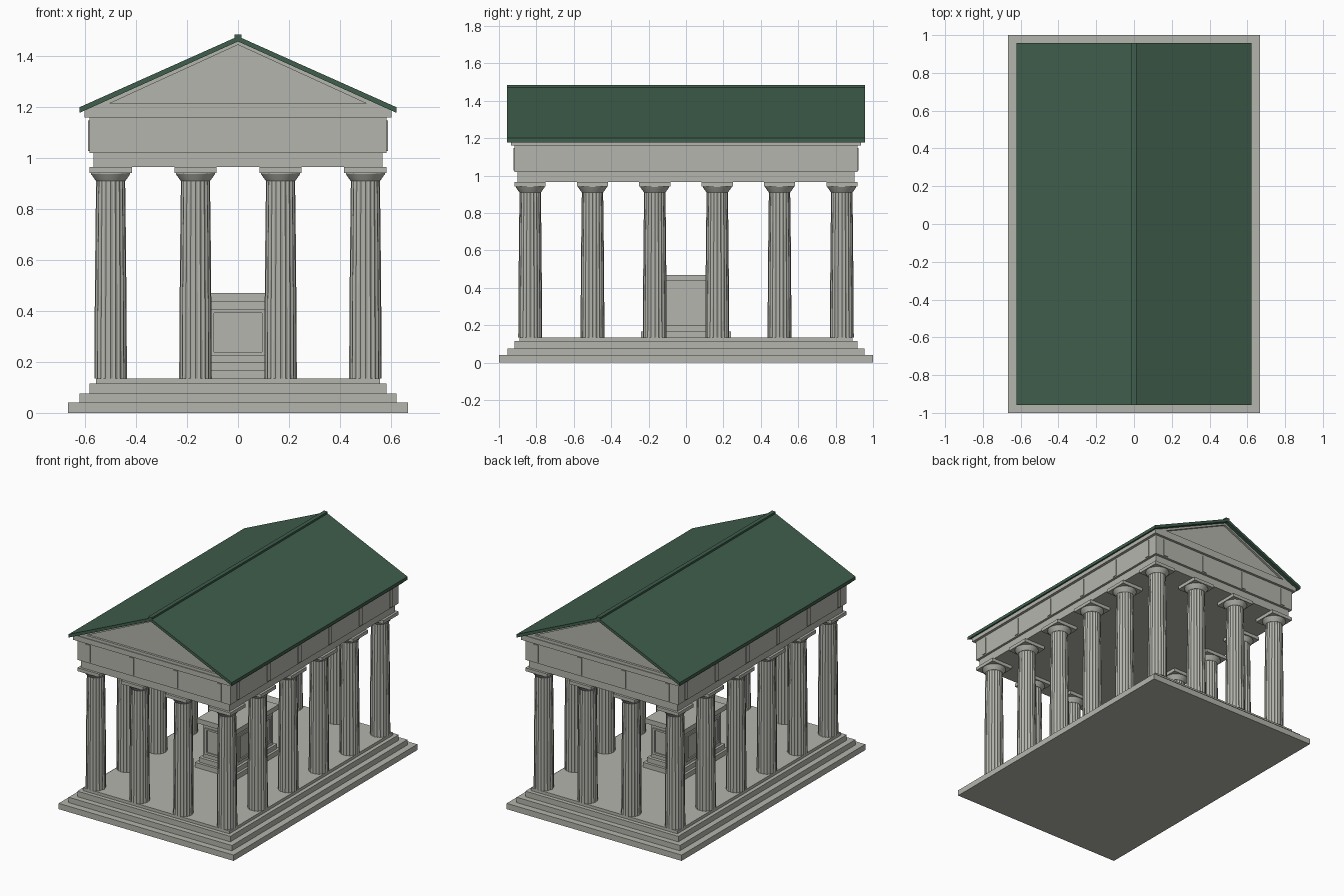
import bpy, bmesh, math
from mathutils import Matrix

if "Cube" in bpy.data.objects:
    bpy.data.objects.remove(bpy.data.objects["Cube"])


def material(name, rgb):
    m = bpy.data.materials.new(name)
    m.diffuse_color = (*rgb, 1)
    m.use_nodes = True
    m.node_tree.nodes["Principled BSDF"].inputs["Base Color"].default_value = m.diffuse_color
    return m


STONE = material("grey stone", (0.46, 0.46, 0.42))
GREEN = material("green roof", (0.050, 0.112, 0.073))


def finish(name, bm, mat):
    bmesh.ops.recalc_face_normals(bm, faces=bm.faces)
    me = bpy.data.meshes.new(name)
    bm.to_mesh(me)
    bm.free()
    me.materials.append(mat)
    ob = bpy.data.objects.new(name, me)
    bpy.context.collection.objects.link(ob)
    return ob


def add_box(bm, hx, hy, z0, z1, x=0, y=0):
    m = Matrix.Translation((x, y, (z0 + z1) / 2)) @ Matrix.Diagonal((2 * hx, 2 * hy, z1 - z0, 1))
    bmesh.ops.create_cube(bm, size=1, matrix=m)


def box(name, hx, hy, z0, z1, mat=STONE):
    bm = bmesh.new()
    add_box(bm, hx, hy, z0, z1)
    return finish(name, bm, mat)


def prism(name, pts, y0, y1, mat):
    """Extrude an x-z outline along y."""
    bm = bmesh.new()
    face = bm.faces.new([bm.verts.new((x, y0, z)) for x, z in pts])
    ext = bmesh.ops.extrude_face_region(bm, geom=[face])
    moved = [v for v in ext["geom"] if isinstance(v, bmesh.types.BMVert)]
    bmesh.ops.translate(bm, verts=moved, vec=(0, y1 - y0, 0))
    return finish(name, bm, mat)


def add_rings(bm, rings):
    """Skin a stack of vertex rings and cap both ends."""
    loops = [[bm.verts.new(p) for p in r] for r in rings]
    n = len(loops[0])
    for a, b in zip(loops, loops[1:]):
        for i in range(n):
            j = (i + 1) % n
            bm.faces.new((a[i], a[j], b[j], b[i]))
    bm.faces.new(loops[0][::-1])
    bm.faces.new(loops[-1])


# Stepped base
for i, (hx, hy, z0, z1) in enumerate([(0.667, 1.0, 0, 0.04), (0.622, 0.955, 0.04, 0.077),
                                      (0.583, 0.917, 0.077, 0.115), (0.557, 0.89, 0.115, 0.135)]):
    box(f"base_step_{i + 1}", hx, hy, z0, z1)

# Columns around the edge: fluted shaft, flared cushion, square top plate
FLUTES, SUB = 20, 4


def fluted_ring(r, z):
    n = FLUTES * SUB
    out = []
    for i in range(n):
        k = r * (1 - 0.07 * math.sin(math.pi * (i % SUB) / SUB))
        a = 2 * math.pi * i / n
        out.append((k * math.cos(a), k * math.sin(a), z))
    return out


def round_ring(r, z, n=40):
    return [(r * math.cos(2 * math.pi * i / n), r * math.sin(2 * math.pi * i / n), z) for i in range(n)]


bm = bmesh.new()
add_rings(bm, [fluted_ring(r, z) for r, z in [(0.064, 0.135), (0.0625, 0.4), (0.060, 0.68), (0.057, 0.912)]])
add_rings(bm, [round_ring(r, z) for r, z in [(0.057, 0.91), (0.066, 0.922), (0.077, 0.938), (0.077, 0.945)]])
add_box(bm, 0.083, 0.083, 0.942, 0.965)
column = finish("column", bm, STONE)
column.select_set(True)
bpy.context.view_layer.objects.active = column
bpy.ops.object.shade_smooth_by_angle(angle=math.radians(25))

XS = [-0.5, -0.167, 0.167, 0.5]
YS = [-0.833, -0.5, -0.167, 0.167, 0.5, 0.833]
spots = [(x, y) for x in XS for y in YS if abs(x) > 0.4 or abs(y) > 0.8]
for k, (x, y) in enumerate(spots):
    ob = column
    if k:
        ob = bpy.data.objects.new("column", column.data)
        bpy.context.collection.objects.link(ob)
    ob.location = (x, y, 0)

# Beam, frieze and cornice
box("beam", 0.567, 0.9, 0.965, 1.02)
box("frieze", 0.583, 0.917, 1.02, 1.16)
box("cornice", 0.602, 0.935, 1.16, 1.195)

# Upright plates on the frieze above each column
bm = bmesh.new()
for s in (-1, 1):
    for x in XS:
        add_box(bm, 0.0165, 0.005, 1.028, 1.147, x, s * 0.917)
    for y in YS:
        add_box(bm, 0.005, 0.0165, 1.028, 1.147, s * 0.583, y)
finish("frieze_plates", bm, STONE)

# Gable block with a recessed triangle at each end
bm = bmesh.new()
outer = [(-0.602, 1.19), (0.602, 1.19), (0, 1.46)]
inner = [(-0.505, 1.214), (0.505, 1.214), (0, 1.445)]
rings = [[(x, y, z) for x, z in pts] for pts, y in
         [(inner, -0.915), (inner, -0.93), (outer, -0.93), (outer, 0.93), (inner, 0.93), (inner, 0.915)]]
add_rings(bm, rings)
finish("gable", bm, STONE)

# Roof slopes and ridge strip
prism("roof", [(-0.622, 1.178), (0, 1.458), (0.622, 1.178), (0.622, 1.2), (0, 1.478), (-0.622, 1.2)],
      -0.957, 0.957, GREEN)
box("ridge_strip", 0.014, 0.957, 1.462, 1.485, GREEN)

# Altar in the middle
for name, hx, hy, z0, z1 in [("altar_foot", 0.16, 0.24, 0.135, 0.168), ("altar_plinth", 0.143, 0.222, 0.168, 0.2),
                             ("altar_body", 0.125, 0.2, 0.2, 0.437), ("altar_top", 0.15, 0.23, 0.437, 0.47)]:
    box(name, hx, hy, z0, z1)

# Raised frames on the four altar sides
bm = bmesh.new()
for s in (-1, 1):
    for z0, z1 in [(0.225, 0.24), (0.393, 0.405)]:
        add_box(bm, 0.11, 0.008, z0, z1, 0, s * 0.2)
        add_box(bm, 0.008, 0.18, z0, z1, s * 0.125, 0)
    for t in (-1, 1):
        add_box(bm, 0.008, 0.008, 0.24, 0.393, t * 0.102, s * 0.2)
        add_box(bm, 0.008, 0.008, 0.24, 0.393, s * 0.125, t * 0.172)
finish("altar_frames", bm, STONE)
